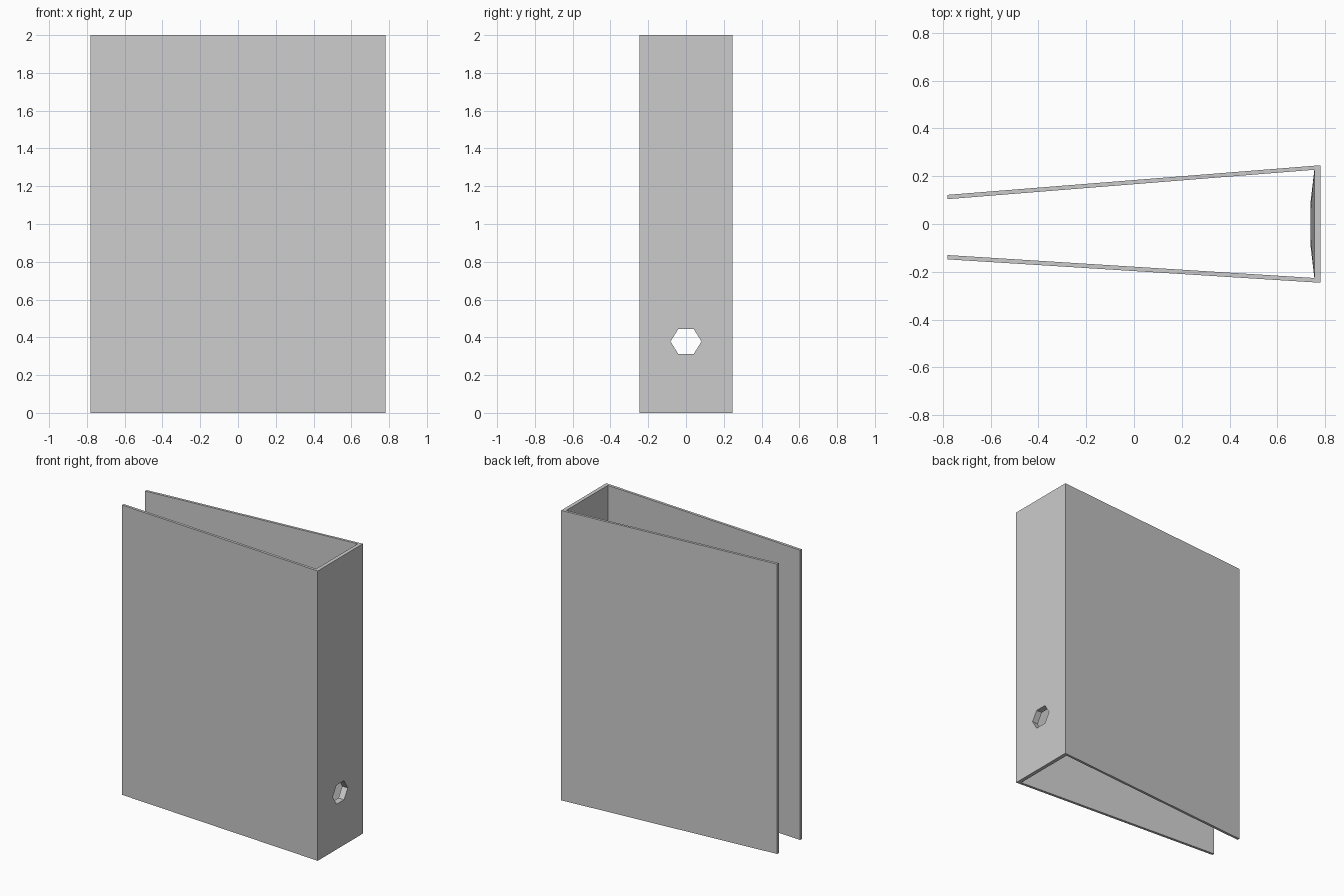
import bpy, bmesh
from math import cos, sin, pi

if "Cube" in bpy.data.objects:
    bpy.data.objects.remove(bpy.data.objects["Cube"])

HEIGHT = 2.0
# Folded cover seen from above: front tip, spine corners, back tip
OUTER = [(-0.781, -0.148), (0.781, -0.246), (0.781, 0.246), (-0.781, 0.122)]
INNER = [(-0.781, -0.130), (0.755, -0.226), (0.755, 0.227), (-0.781, 0.104)]

bm = bmesh.new()


def column(points, z):
    return [bm.verts.new((x, y, z)) for x, y in points]


def hexagon(x):
    # Finger hole outline, starting at the +y corner
    return [bm.verts.new((x, 0.082 * cos(i * pi / 3), 0.378 + 0.076 * sin(i * pi / 3)))
            for i in range(6)]


def spine_face(low, high, h):
    # Spine panel fanned around the finger hole
    c, d = low[1], low[2]
    e, f = high[1], high[2]
    for face in ((f, e, h[2], h[1]), (c, d, h[5], h[4]),
                 (f, h[1], h[0]), (f, h[0], d), (d, h[0], h[5]),
                 (e, h[3], h[2]), (e, c, h[3]), (c, h[4], h[3])):
        bm.faces.new(face)


# Outer and inner skins
out_low, out_high = column(OUTER, 0), column(OUTER, HEIGHT)
in_low, in_high = column(INNER, 0), column(INNER, HEIGHT)
for low, high in ((out_low, out_high), (in_low, in_high)):
    for i in (0, 2):
        bm.faces.new((low[i], low[i + 1], high[i + 1], high[i]))

# Spine: the inner skin swells slightly towards the hole
hole_out, hole_in = hexagon(0.781), hexagon(0.738)
spine_face(out_low, out_high, hole_out)
spine_face(in_low, in_high, hole_in)
for i in range(6):
    j = (i + 1) % 6
    bm.faces.new((hole_out[i], hole_out[j], hole_in[j], hole_in[i]))

# Top and bottom rims, then the open edges of the covers
for o, n in ((out_low, in_low), (out_high, in_high)):
    for i in range(3):
        bm.faces.new((o[i], o[i + 1], n[i + 1], n[i]))
for i in (0, 3):
    bm.faces.new((out_low[i], out_high[i], in_high[i], in_low[i]))

bmesh.ops.recalc_face_normals(bm, faces=bm.faces[:])
mesh = bpy.data.meshes.new("binder_cover")
bm.to_mesh(mesh)
bm.free()
bpy.context.collection.objects.link(bpy.data.objects.new("binder_cover", mesh))
